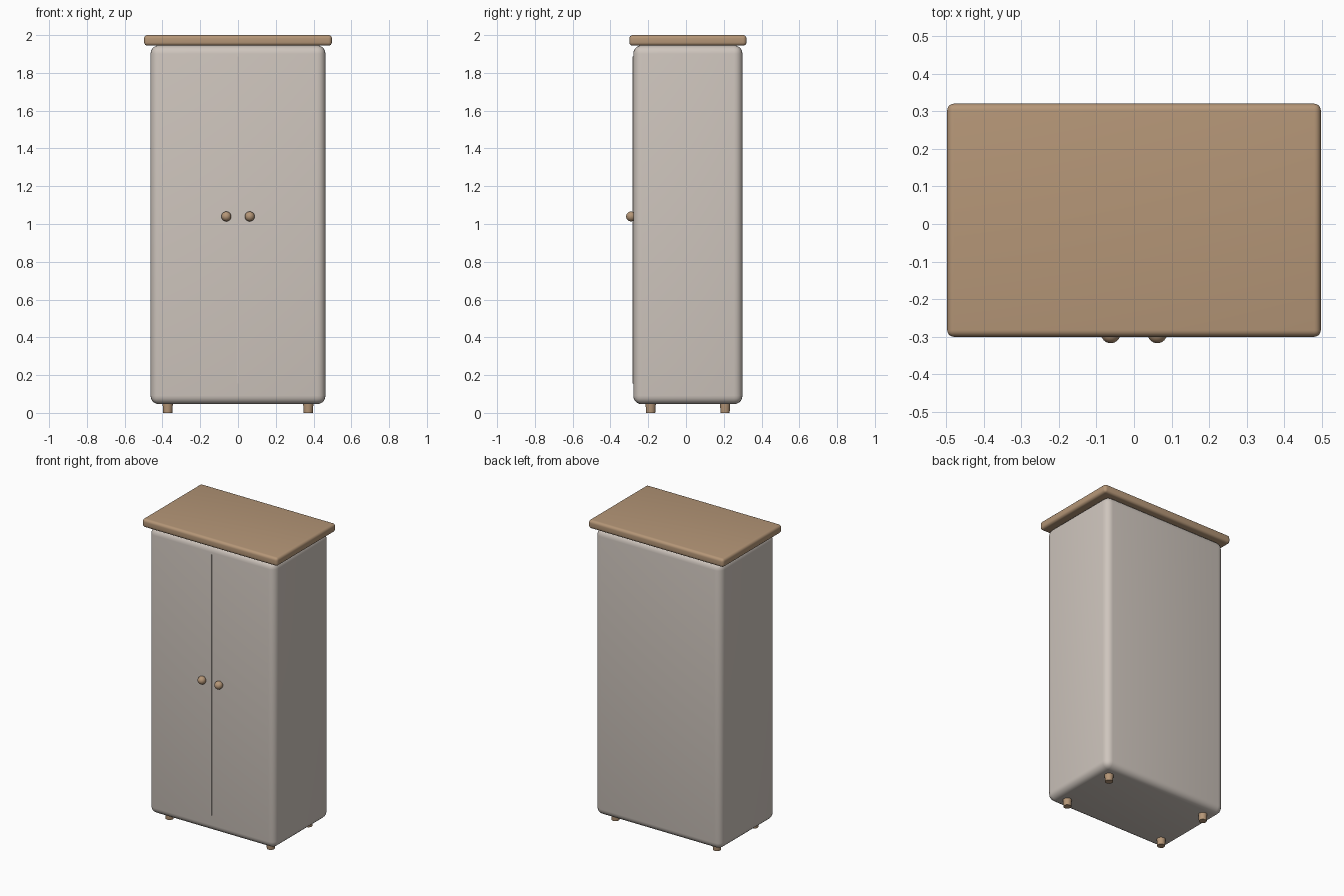
import bpy
import math

if "Cube" in bpy.data.objects:
    bpy.data.objects.remove(bpy.data.objects["Cube"])


def material(name, rgb):
    m = bpy.data.materials.new(name)
    m.diffuse_color = (*rgb, 1)
    m.use_nodes = True
    m.node_tree.nodes["Principled BSDF"].inputs["Base Color"].default_value = m.diffuse_color
    return m


PAINT = material("warm_grey_paint", (0.62, 0.56, 0.51))
WOOD = material("light_wood", (0.46, 0.305, 0.185))
CY = 0.01  # centre of the cabinet in y; the knobs stick out in front


def finish(name, mat, bevel=0, segments=5):
    o = bpy.context.object
    o.name = name
    o.data.materials.append(mat)
    if bevel:
        b = o.modifiers.new("rounding", "BEVEL")
        b.width = bevel
        b.segments = segments
        b.limit_method = "ANGLE"
        bpy.ops.object.modifier_apply(modifier=b.name)
    bpy.ops.object.shade_smooth_by_angle(angle=math.radians(40))
    return o


def box(name, lo, hi, mat, bevel=0):
    bpy.ops.mesh.primitive_cube_add(size=1, location=[(a + b) / 2 for a, b in zip(lo, hi)])
    bpy.context.object.scale = [b - a for a, b in zip(lo, hi)]
    bpy.ops.object.transform_apply(location=False, rotation=False, scale=True)
    return finish(name, mat, bevel)


# Rounded cabinet body and overhanging top board
box("cabinet_body", (-0.463, CY - 0.289, 0.046), (0.463, CY + 0.289, 1.946), PAINT, 0.045)
box("top_board", (-0.497, CY - 0.31, 1.944), (0.497, CY + 0.31, 2.0), WOOD, 0.018)

# Thin raised strip where the two doors meet
box("door_seam", (-0.004, CY - 0.294, 0.155), (0.004, CY - 0.28, 1.888), PAINT)

for side, sx in (("left", -1), ("right", 1)):
    # Round door knobs
    bpy.ops.mesh.primitive_uv_sphere_add(segments=32, ring_count=16, radius=0.026,
                                         location=(sx * 0.062, -0.291, 1.04))
    finish(side + "_knob", WOOD)
    # Short, slightly tapered feet
    for end, sy in (("front", -1), ("back", 1)):
        bpy.ops.mesh.primitive_cone_add(vertices=32, radius1=0.024, radius2=0.028, depth=0.06,
                                        location=(sx * 0.372, CY + sy * 0.197, 0.03))
        finish(f"{end}_{side}_foot", WOOD)
